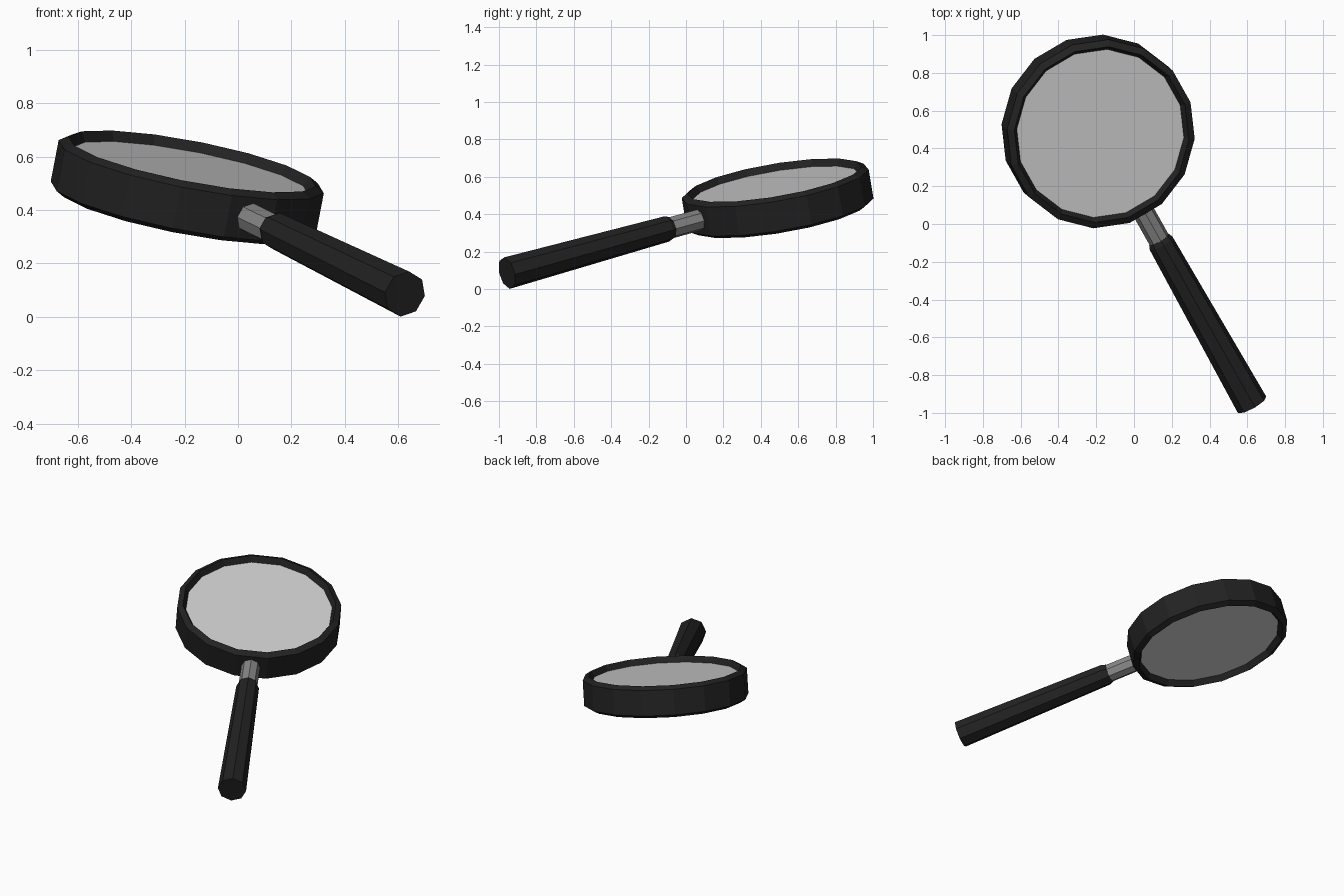
import bpy, bmesh, math
from mathutils import Vector, Matrix

if "Cube" in bpy.data.objects:
    bpy.data.objects.remove(bpy.data.objects["Cube"])


def material(name, rgb):
    m = bpy.data.materials.new(name)
    m.diffuse_color = (*rgb, 1.0)
    m.use_nodes = True
    m.node_tree.nodes["Principled BSDF"].inputs["Base Color"].default_value = m.diffuse_color
    return m


BLACK = material("black plastic", (0.016, 0.016, 0.016))
METAL = material("grey metal", (0.24, 0.24, 0.24))
GLASS = material("pale glass", (0.62, 0.62, 0.62))

# Tilted frame: u points from the lens centre down the handle, n is the lens normal
CENTRE = Vector((-0.19, 0.49, 0.485))
HANDLE_END = Vector((0.625, -0.957, 0.085))
axis = HANDLE_END - CENTRE
LENGTH = axis.length
u = axis.normalized()
n = Vector((0.19, -0.165, 1.0))
n = (n - u * n.dot(u)).normalized()
v = n.cross(u)


def frame(x, y, z):
    m = Matrix((x, y, z)).transposed().to_4x4()
    m.translation = CENTRE
    return m


RING_FRAME = frame(u, v, n)    # local z = lens normal
ROD_FRAME = frame(n, -v, u)    # local z = along the handle
if ROD_FRAME.determinant() < 0:
    ROD_FRAME = frame(n, v, u)


def lathe(name, profile, sides, phase, matrix, mat, closed=False):
    """Revolve (radius, height) points; closed makes a ring, otherwise ends are capped."""
    bm = bmesh.new()
    loops = []
    for r, h in profile:
        loops.append([bm.verts.new((r * math.cos(phase + math.tau * i / sides),
                                    r * math.sin(phase + math.tau * i / sides), h))
                      for i in range(sides)])
    pairs = list(zip(loops, loops[1:]))
    if closed:
        pairs.append((loops[-1], loops[0]))
    else:
        bm.faces.new(loops[0])
        bm.faces.new(loops[-1])
    for a, b in pairs:
        for i in range(sides):
            j = (i + 1) % sides
            bm.faces.new((a[i], a[j], b[j], b[i]))
    bm.transform(matrix)
    bmesh.ops.recalc_face_normals(bm, faces=bm.faces)
    me = bpy.data.meshes.new(name)
    bm.to_mesh(me)
    bm.free()
    me.materials.append(mat)
    ob = bpy.data.objects.new(name, me)
    bpy.context.collection.objects.link(ob)
    return ob


HALF = math.pi / 16  # turns a flat facet of the rim towards the handle

# Rim with bevelled edges
lathe("rim", [(0.45, -0.06), (0.472, -0.10), (0.507, -0.08),
              (0.507, 0.08), (0.472, 0.10), (0.45, 0.06)],
      16, HALF, RING_FRAME, BLACK, closed=True)

# Glass disc
lathe("lens", [(0.453, -0.063), (0.453, 0.063)], 16, HALF, RING_FRAME, GLASS)

# Metal collar between rim and handle
lathe("collar", [(0.058, 0.47), (0.058, 0.72)], 8, 0, ROD_FRAME, METAL)

# Tapered handle
lathe("handle", [(0.060, 0.675), (0.070, 0.70), (0.087, LENGTH)],
      8, 0, ROD_FRAME, BLACK)
